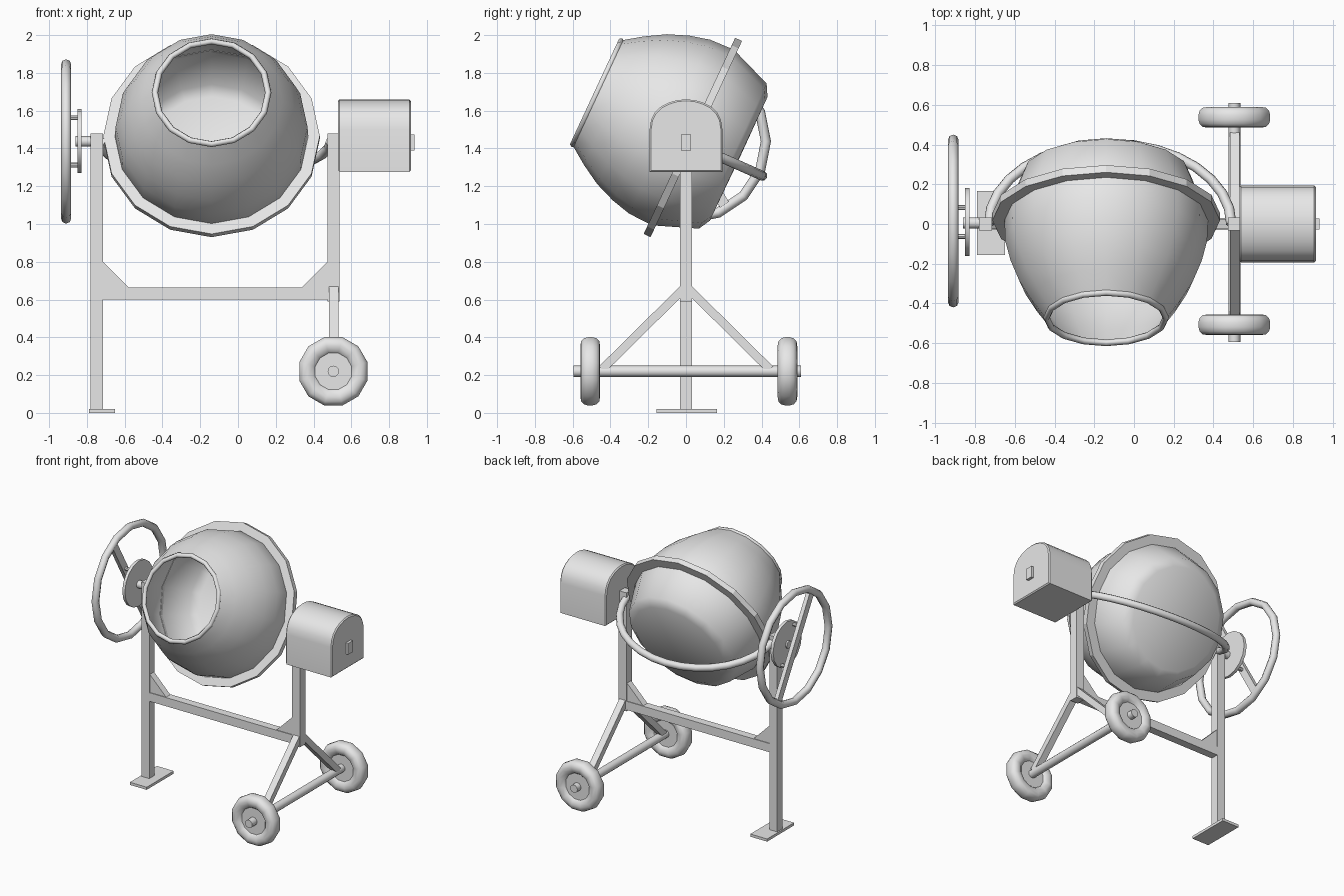
import bpy, bmesh
from math import sin, cos, pi, radians
from mathutils import Matrix, Vector

cube = bpy.data.objects.get("Cube")
if cube:
    bpy.data.objects.remove(cube, do_unlink=True)

grey = bpy.data.materials.new("plain grey")
grey.use_nodes = True
grey.diffuse_color = (0.8, 0.8, 0.8, 1)
grey.node_tree.nodes["Principled BSDF"].inputs["Base Color"].default_value = (0.8, 0.8, 0.8, 1)


def finish(name, bm, angle=0):
    """Turn a bmesh into an object; edges under the angle are smooth."""
    bmesh.ops.recalc_face_normals(bm, faces=bm.faces[:])
    for f in bm.faces:
        f.smooth = angle > 0
    for e in bm.edges:
        e.smooth = e.calc_face_angle(pi) < radians(angle)
    mesh = bpy.data.meshes.new(name)
    bm.to_mesh(mesh)
    bm.free()
    mesh.materials.append(grey)
    obj = bpy.data.objects.new(name, mesh)
    bpy.context.collection.objects.link(obj)
    return obj


def box(name, lo, hi):
    bm = bmesh.new()
    lo, hi = Vector(lo), Vector(hi)
    size = Matrix.Diagonal((hi - lo).to_4d())
    size[3][3] = 1
    bmesh.ops.create_cube(bm, size=1, matrix=Matrix.Translation((lo + hi) / 2) @ size)
    return finish(name, bm)


def prism(name, points, axis, start, end, bevel=0, angle=0):
    """Extrude a closed outline along the x or y axis."""
    bm = bmesh.new()
    place = (lambda p, d: (d, p[0], p[1])) if axis == "x" else (lambda p, d: (p[0], d, p[1]))
    face = bm.faces.new([bm.verts.new(place(p, start)) for p in points])
    new = bmesh.ops.extrude_face_region(bm, geom=[face])["geom"]
    shift = Vector(place((0, 0), end - start))
    bmesh.ops.translate(bm, vec=shift, verts=[v for v in new if isinstance(v, bmesh.types.BMVert)])
    if bevel:
        rim = [e for e in bm.edges if abs((e.verts[0].co - e.verts[1].co).dot(shift)) < 1e-6]
        bmesh.ops.bevel(bm, geom=rim, offset=bevel, segments=1, affect="EDGES")
    return finish(name, bm, angle)


def lathe(name, profile, matrix, segments=16, closed=False, angle=40, turn=0):
    """Spin (radius, height) points around local z."""
    bm = bmesh.new()
    rings = []
    for r, h in profile:
        if r == 0:
            rings.append([bm.verts.new((0, 0, h))] * segments)
        else:
            rings.append([bm.verts.new((r * cos(a), r * sin(a), h))
                          for a in (2 * pi * (i + turn) / segments for i in range(segments))])
    pairs = list(zip(rings, rings[1:]))
    if closed:
        pairs.append((rings[-1], rings[0]))
    for a, b in pairs:
        for i in range(segments):
            j = (i + 1) % segments
            bm.faces.new(list(dict.fromkeys((a[i], a[j], b[j], b[i]))))
    bm.transform(matrix)
    return finish(name, bm, angle)


def circle(major, minor, height=0, n=8):
    return [(major + minor * cos(2 * pi * i / n), height + minor * sin(2 * pi * i / n)) for i in range(n)]


def rod(name, start, end, radius, segments=12):
    start, end = Vector(start), Vector(end)
    d = end - start
    m = Matrix.Translation(start) @ d.to_track_quat("Z", "Y").to_matrix().to_4x4()
    return lathe(name, [(0, 0), (radius, 0), (radius, d.length), (0, d.length)], m, segments)


def bar(name, start, end, width, depth):
    """Straight rectangular bar in a plane of constant x; depth runs along x."""
    start, end = Vector(start), Vector(end)
    side = (end - start).normalized().cross(Vector((1, 0, 0))) * width / 2
    corners = [start + side, end + side, end - side, start - side]
    return prism(name, [(c.y, c.z) for c in corners], "x", start.x - depth / 2, start.x + depth / 2)


# Tilted drum with its mouth rim and flat ring band
tilt = Matrix.Translation((-0.14, 0, 1.475)) @ Matrix.Rotation(radians(65), 4, "X")
drum = lathe("drum", [(0.3, 0.52), (0.37, 0.42), (0.433, 0.313), (0.477, 0.2), (0.503, 0.094),
                      (0.508, -0.04), (0.42, -0.27), (0.36, -0.303), (0, -0.305)], tilt, angle=50)
shell = drum.modifiers.new("wall", "SOLIDIFY")
shell.thickness = 0.01
shell.offset = 0
lathe("drum_mouth_rim", circle(0.3, 0.017, 0.52, 6), tilt, closed=True, angle=70)
lathe("drum_ring_band", [(0.5, -0.06), (0.573, -0.06), (0.573, -0.02), (0.5, -0.02)],
      tilt, closed=True, angle=0)

# Upright frame with foot, crossbar and corner gussets
box("left_side_post", (-0.78, -0.032, 0.02), (-0.715, 0.032, 1.48))
box("motor_side_post", (0.473, -0.032, 0.59), (0.537, 0.032, 1.48))
box("crossbar", (-0.715, -0.03, 0.6), (0.473, 0.03, 0.665))
box("foot_plate", (-0.79, -0.155, 0), (-0.65, 0.165, 0.02))
for name, x, s in (("post_gusset", -0.715, 1), ("motor_post_gusset", 0.473, -1)):
    prism(name, [(x, 0.665), (x + s * 0.135, 0.665), (x, 0.8)], "y", -0.025, 0.025)

# Curved yoke tube passing behind the drum
curve = bpy.data.curves.new("yoke_tube", "CURVE")
curve.dimensions = "3D"
curve.bevel_depth = 0.026
curve.bevel_resolution = 2
curve.use_fill_caps = True
spline = curve.splines.new("POLY")
steps = 16
spline.points.add(steps)
for i, p in enumerate(spline.points):
    a = pi * i / steps
    p.co = (-0.12 - 0.61 * cos(a), 0.405 * sin(a), 1.435 - 0.18 * sin(a), 1)
curve.materials.append(grey)
bpy.context.collection.objects.link(bpy.data.objects.new("yoke_tube", curve))

# Motor housing with an arched top
half = [(0.193, 1.275), (0.193, 1.5), (0.185, 1.55), (0.165, 1.59), (0.135, 1.62), (0.09, 1.643), (0.045, 1.656)]
outline = half + [(0, 1.66)] + [(-y, z) for y, z in reversed(half)]
prism("motor_housing", outline, "x", 0.53, 0.915, bevel=0.008, angle=35)
box("motor_switch", (0.91, -0.027, 1.39), (0.935, 0.027, 1.475))

# Tipping handwheel, spoke bar, disc, pins and shaft
hub = Matrix.Translation((-0.91, 0.015, 1.437)) @ Matrix.Rotation(pi / 2, 4, "Y")
lathe("handwheel_rim", circle(0.408, 0.027), hub, closed=True, angle=60)
spoke = Vector((0, -sin(radians(30)), cos(radians(30))))
centre = Vector((-0.905, 0.01, 1.437))
bar("handwheel_spoke", centre - spoke * 0.4, centre + spoke * 0.4, 0.055, 0.03)
rod("handwheel_disc", (-0.85, 0.01, 1.44), (-0.828, 0.01, 1.44), 0.17, 16)
for s in (-1, 1):
    p = centre + spoke * 0.145 * s
    rod("disc_pin", p, (-0.84, p.y, p.z), 0.013, 8)
rod("tipping_shaft", (-0.86, 0.005, 1.437), (-0.74, 0.005, 1.437), 0.028)

# Wheels, axle and sloping wheel struts
rod("axle", (0.505, -0.595, 0.22), (0.505, 0.61, 0.22), 0.03)
tyre = [(0, 0.03), (0.1, 0.03), (0.112, 0.043), (0.14, 0.052), (0.165, 0.048), (0.181, 0.033), (0.187, 0.012)]
wheel_profile = tyre + [(r, -h) for r, h in reversed(tyre)]
for name, s in (("front_wheel", -1), ("back_wheel", 1)):
    m = Matrix.Translation((0.505, 0.015 + 0.522 * s, 0.22)) @ Matrix.Rotation(pi / 2, 4, "X")
    lathe(name, wheel_profile, m, 12, angle=45, turn=0.5)
    bar(name + "_strut", (0.507, 0.005 * s, 0.665), (0.507, 0.445 * s, 0.23), 0.045, 0.05)
